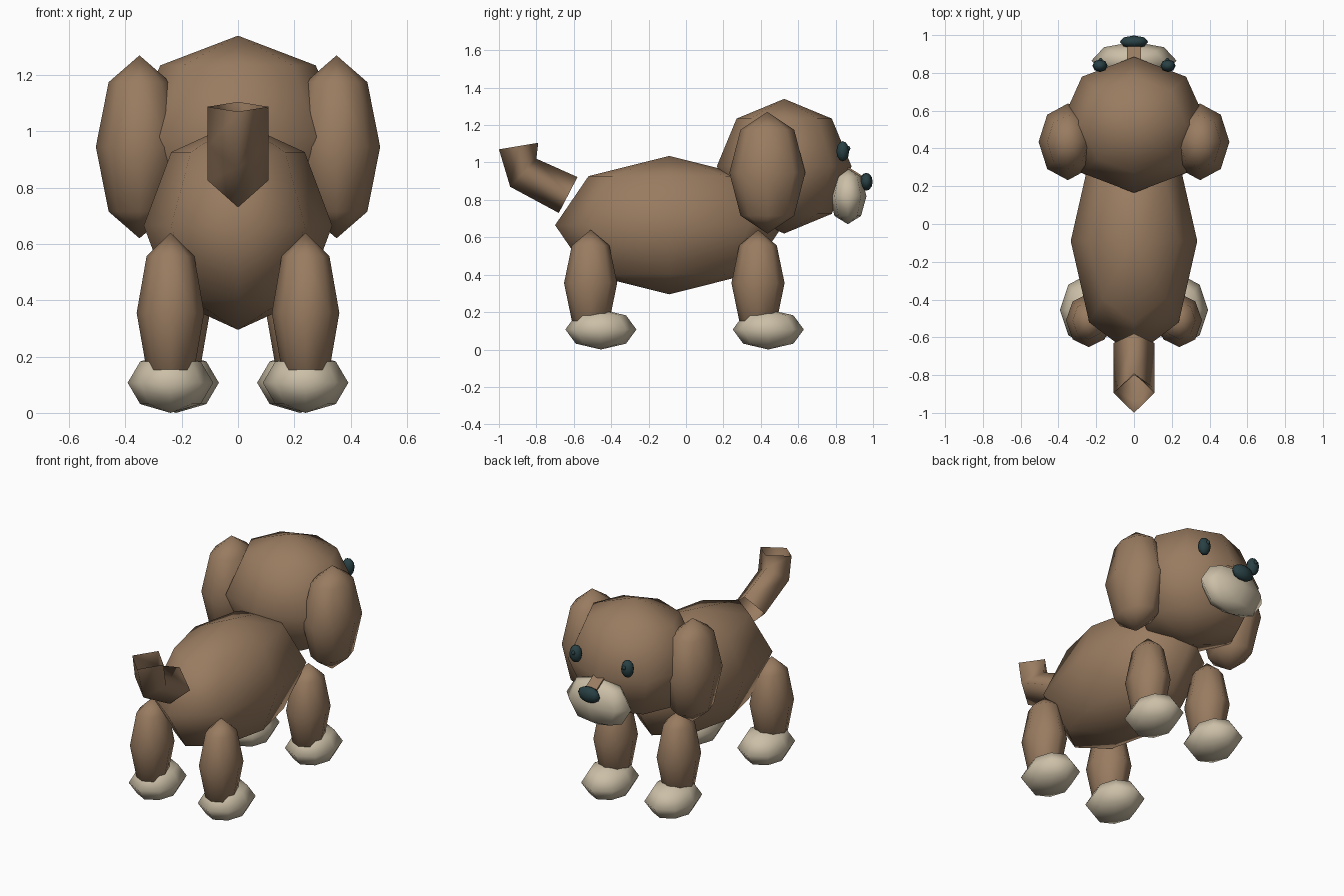
import bpy
import bmesh
from mathutils import Vector, Matrix

cube = bpy.data.objects.get("Cube")
if cube:
    bpy.data.objects.remove(cube, do_unlink=True)


def material(name, rgb, roughness=0.8):
    mat = bpy.data.materials.new(name)
    mat.use_nodes = True
    mat.diffuse_color = (*rgb, 1)
    bsdf = mat.node_tree.nodes["Principled BSDF"]
    bsdf.inputs["Base Color"].default_value = (*rgb, 1)
    bsdf.inputs["Roughness"].default_value = roughness
    return mat


brown = material("brown fur", (0.32, 0.2, 0.118))
cream = material("cream fur", (0.6, 0.52, 0.385))
dark = material("dark teal", (0.022, 0.052, 0.058))


def add_object(name, bm, mat, smooth=True):
    mesh = bpy.data.meshes.new(name)
    for face in bm.faces:
        face.smooth = smooth
    bm.to_mesh(mesh)
    bm.free()
    mesh.materials.append(mat)
    obj = bpy.data.objects.new(name, mesh)
    bpy.context.collection.objects.link(obj)
    return obj


def ball(name, centre, radii, mat, segments=8, rings=4):
    """Low-poly ellipsoid with its poles on the vertical axis."""
    bm = bmesh.new()
    bmesh.ops.create_uvsphere(bm, u_segments=segments, v_segments=rings, radius=1)
    bmesh.ops.scale(bm, vec=Vector(radii), verts=bm.verts)
    bmesh.ops.translate(bm, vec=Vector(centre), verts=bm.verts)
    return add_object(name, bm, mat)


def ball_pair(name, centre, *args):
    x, y, z = centre
    ball("left_" + name, (x, y, z), *args)
    ball("right_" + name, (-x, y, z), *args)


# Body and head
ball("body", (0, -0.09, 0.665), (0.335, 0.61, 0.37), brown)
ball("head", (0, 0.525, 0.98), (0.39, 0.36, 0.36), brown)

# Hanging ears
ball_pair("ear", (0.35, 0.435, 0.945), (0.155, 0.203, 0.325), brown)

# Legs and paws
for end, x, leg_y in (("hind", 0.24, -0.51), ("front", 0.22, 0.385)):
    ball_pair(end + "_leg", (x, leg_y, 0.355), (0.12, 0.142, 0.285), brown)
    ball_pair(end + "_paw", (x, leg_y + 0.055, 0.107), (0.152, 0.19, 0.107), cream)

# Muzzle, nose and eyes
ball("muzzle", (0, 0.865, 0.82), (0.225, 0.1, 0.15), cream)
ball("nose", (0, 0.964, 0.897), (0.076, 0.034, 0.048), dark, 8, 6)
ball_pair("eye", (0.18, 0.838, 1.06), (0.04, 0.034, 0.054), dark, 8, 6)
ball_pair("eye_glint", (0.177, 0.868, 1.075), (0.011, 0.011, 0.014), dark)

# Fur strip running down the muzzle to the nose
bm = bmesh.new()
bmesh.ops.create_cube(bm, size=1)
bmesh.ops.scale(bm, vec=Vector((0.075, 0.09, 0.009)), verts=bm.verts)
bmesh.ops.rotate(bm, cent=Vector(), verts=bm.verts,
                 matrix=Matrix.Rotation(-0.56, 3, "X"))
bmesh.ops.translate(bm, vec=Vector((0, 0.9, 0.95)), verts=bm.verts)
add_object("muzzle_strip", bm, brown, smooth=False)

# Bent four-sided tail, open at both ends
tail_sections = [  # outer and inner corner (y, z) from base to tip
    ((-0.68, 0.73), (-0.58, 0.922)),
    ((-0.94, 0.87), (-0.80, 1.02)),
    ((-1.0, 1.07), (-0.79, 1.105)),
]
bm = bmesh.new()
loops = []
for (y0, z0), (y1, z1) in tail_sections:
    ym, zm = (y0 + y1) / 2, (z0 + z1) / 2
    corners = [(0, y0, z0), (0.108, ym, zm), (0, y1, z1), (-0.108, ym, zm)]
    loops.append([bm.verts.new(c) for c in corners])
for a, b in zip(loops, loops[1:]):
    for i in range(4):
        j = (i + 1) % 4
        bm.faces.new((a[i], a[j], b[j], b[i]))
bmesh.ops.recalc_face_normals(bm, faces=bm.faces)
add_object("tail", bm, brown)
